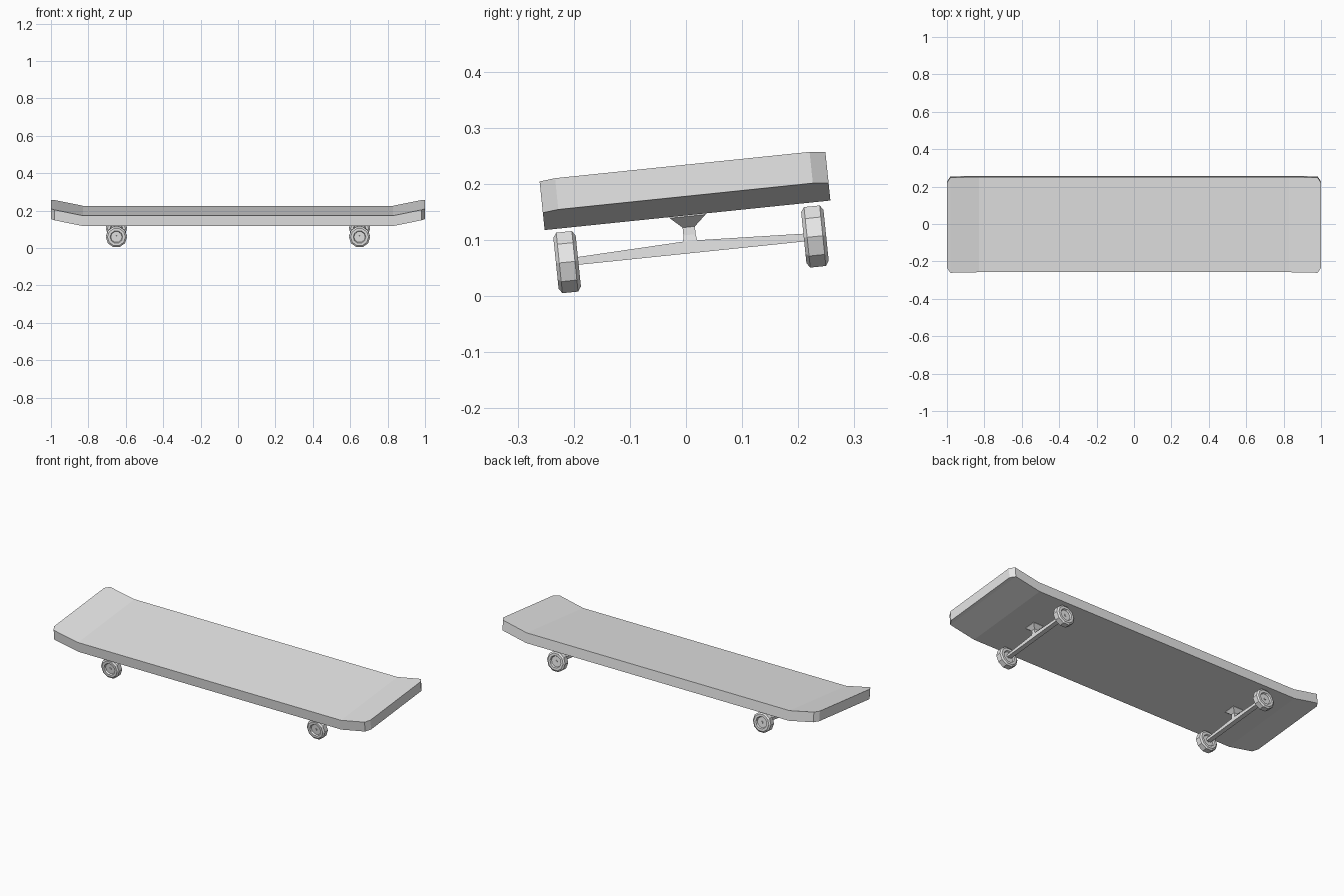
import bpy, bmesh, math
from mathutils import Matrix

if "Cube" in bpy.data.objects:
    bpy.data.objects.remove(bpy.data.objects["Cube"])

grey = bpy.data.materials.new("light grey")
grey.diffuse_color = (0.8, 0.8, 0.8, 1)
grey.use_nodes = True
grey.node_tree.nodes["Principled BSDF"].inputs["Base Color"].default_value = grey.diffuse_color

# Board space is level; the whole board leans sideways about the x axis
LEAN = Matrix.Rotation(math.radians(5.9), 4, 'X')
MID = 0.0175       # centre line across the board
AXLE = 0.082       # axle height in board space


def finish(name, bm):
    bmesh.ops.recalc_face_normals(bm, faces=bm.faces)
    bmesh.ops.transform(bm, matrix=LEAN, verts=bm.verts)
    me = bpy.data.meshes.new(name)
    bm.to_mesh(me)
    bm.free()
    me.materials.append(grey)
    ob = bpy.data.objects.new(name, me)
    bpy.context.collection.objects.link(ob)
    return ob


def bridge(bm, rings, caps=True):
    """Skin a list of equal point rings and close the two ends."""
    vs = [[bm.verts.new(p) for p in ring] for ring in rings]
    n = len(vs[0])
    for a, b in zip(vs, vs[1:]):
        for i in range(n):
            j = (i + 1) % n
            bm.faces.new((a[i], a[j], b[j], b[i]))
    if caps:
        bm.faces.new(vs[0])
        bm.faces.new(vs[-1])


# Deck: cross-sections along x as (x, half width, bottom height)
bm = bmesh.new()
half = [(0.83, 0.256, 0.143), (0.982, 0.256, 0.174), (1.0, 0.228, 0.177)]
stations = [(-x, w, z) for x, w, z in reversed(half)] + half
THICK = 0.056
bridge(bm, [[(x, MID - w, z), (x, MID + w, z),
             (x, MID + w, z + THICK), (x, MID - w, z + THICK)]
            for x, w, z in stations])
finish("deck", bm)


def wheel(name, cx, side):
    """Ten-sided wheel with bevelled rims and dished faces."""
    profile = [(0.012, 0.012), (0.030, 0.012), (0.034, 0.020),
               (0.048, 0.020), (0.057, 0.014)]          # radius, half width
    profile = [(r, -w) for r, w in profile] + list(reversed(profile))
    bm = bmesh.new()
    cy = MID + side * 0.222
    bridge(bm, [[(cx + r * math.cos(i * math.tau / 10), cy + w,
                  AXLE + r * math.sin(i * math.tau / 10)) for i in range(10)]
                for r, w in profile])
    finish(name, bm)


def axle(name, cx):
    """Ten-sided rod running through both wheels."""
    bm = bmesh.new()
    r = 0.0068
    bridge(bm, [[(cx + r * math.cos(i * math.tau / 10), MID + y,
                  AXLE + r * math.sin(i * math.tau / 10)) for i in range(10)]
                for y in (-0.238, 0.238)])
    finish(name, bm)


def hanger(name, cx):
    """Bar that thickens towards the middle."""
    bm = bmesh.new()
    h, b = 0.013, AXLE - 0.0068
    bridge(bm, [[(cx - h, MID + y, b), (cx + h, MID + y, b),
                 (cx + h, MID + y, t), (cx - h, MID + y, t)]
                for y, t in ((-0.205, 0.089), (-0.013, 0.097),
                             (0.013, 0.097), (0.205, 0.089))])
    finish(name, bm)


def post(name, cx):
    """Square post flaring out to the underside of the deck."""
    bm = bmesh.new()
    bridge(bm, [[(cx - w, MID - w, z), (cx + w, MID - w, z),
                 (cx + w, MID + w, z), (cx - w, MID + w, z)]
                for w, z in ((0.013, 0.094), (0.011, 0.108), (0.011, 0.122),
                             (0.032, 0.141), (0.032, 0.145))])
    finish(name, bm)


# Two trucks with a pair of wheels each
for end, cx in (("left", -0.65), ("right", 0.65)):
    axle(end + "_axle", cx)
    hanger(end + "_hanger", cx)
    post(end + "_truck_post", cx)
    for row, side in (("front", -1), ("back", 1)):
        wheel(f"{end}_{row}_wheel", cx, side)
